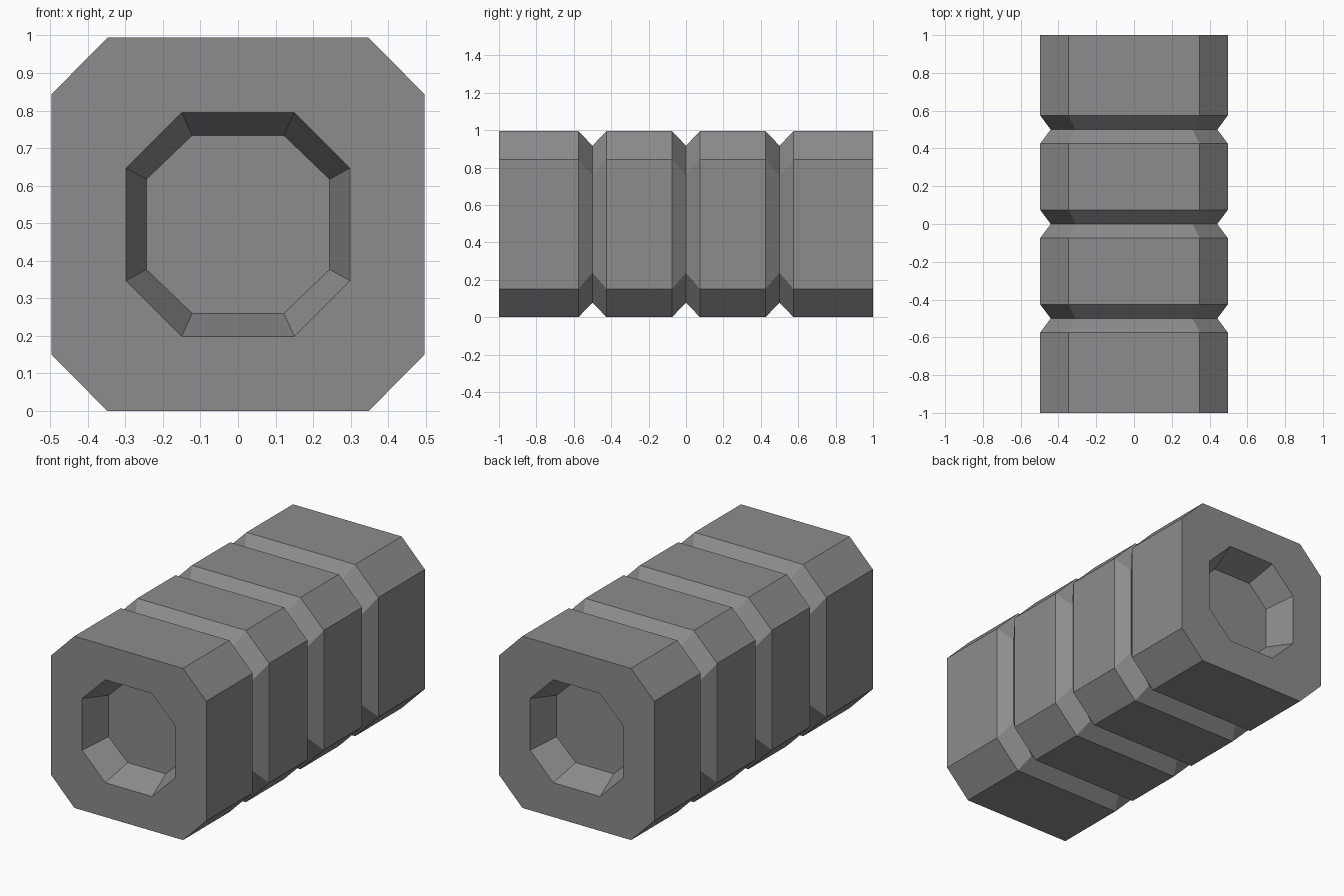
import bpy, bmesh

if "Cube" in bpy.data.objects:
    bpy.data.objects.remove(bpy.data.objects["Cube"])

CZ = 0.497  # height of the long axis


def octagon(ax, az, bx, bz):
    """Chamfered square: top edge ends at (ax, az), side edge ends at (bx, bz)."""
    return [(ax, az), (bx, bz), (bx, -bz), (ax, -az),
            (-ax, -az), (-bx, -bz), (-bx, bz), (-ax, az)]


outer = octagon(0.348, 0.497, 0.497, 0.346)
groove = octagon(0.31, 0.42, 0.441, 0.26)
rim = octagon(0.15, 0.298, 0.298, 0.15)
floor = octagon(0.122, 0.237, 0.244, 0.12)

# Sections from the front recess floor, over the outside, to the back recess floor
sections = [(floor, -0.835), (rim, -1), (outer, -1)]
for y in (-0.5, 0, 0.5):
    sections += [(outer, y - 0.075), (groove, y), (outer, y + 0.075)]
sections += [(outer, 1), (rim, 1), (floor, 0.835)]

# Loft the sections into one closed body
bm = bmesh.new()
rings = [[bm.verts.new((x, y, z + CZ)) for x, z in prof] for prof, y in sections]
for a, b in zip(rings, rings[1:]):
    for i in range(8):
        j = (i + 1) % 8
        bm.faces.new((a[i], a[j], b[j], b[i]))
bm.faces.new(rings[0])
bm.faces.new(rings[-1])
bmesh.ops.recalc_face_normals(bm, faces=bm.faces[:])

mesh = bpy.data.meshes.new("grooved_body")
bm.to_mesh(mesh)
bm.free()
bpy.context.collection.objects.link(bpy.data.objects.new("grooved_body", mesh))

# Dark grey finish
dark_grey = bpy.data.materials.new("dark_grey")
dark_grey.diffuse_color = (0.265, 0.265, 0.265, 1)
dark_grey.use_nodes = True
dark_grey.node_tree.nodes["Principled BSDF"].inputs["Base Color"].default_value = dark_grey.diffuse_color
mesh.materials.append(dark_grey)
